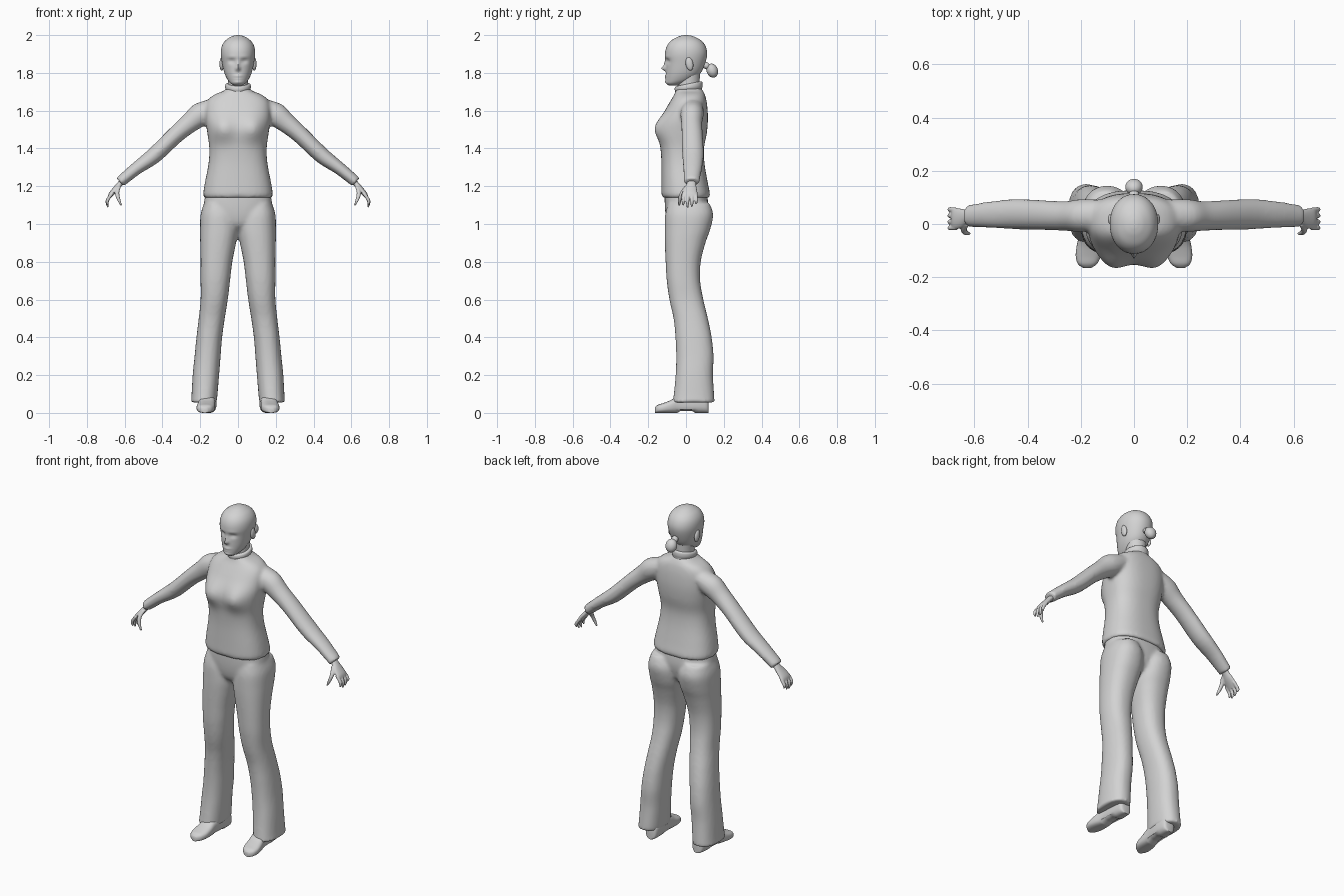
import bpy, bmesh, math
from mathutils import Vector, Matrix

grey = bpy.data.materials.new("plain_grey")
grey.diffuse_color = (0.65, 0.65, 0.65, 1)
X, Y, Z = Vector((1, 0, 0)), Vector((0, 1, 0)), Vector((0, 0, 1))


def spline(rows, sub):
    """Catmull-Rom interpolation of section rows."""
    out = []
    for i in range(len(rows) - 1):
        a, b, c, d = rows[max(i - 1, 0)], rows[i], rows[i + 1], rows[min(i + 2, len(rows) - 1)]
        for k in range(sub):
            t = k / sub
            out.append([0.5 * (2 * q + (r - p) * t + (2 * p - 5 * q + 4 * r - s) * t * t
                               + (3 * q - p - 3 * r + s) * t ** 3) for p, q, r, s in zip(a, b, c, d)])
    return out + [list(rows[-1])]


def loft(bm, rows, u=X, v=Y, n=32, e=2.0, sub=4, side=1):
    """Skin of rounded sections; each row is x, y, z, radius along u, radius along v."""
    rings = []
    for x, y, z, ru, rv in spline(rows, sub):
        ring = []
        for k in range(n):
            a = 2 * math.pi * k / n
            c, s = math.cos(a), math.sin(a)
            p = Vector((x, y, z))
            p += u * ru * math.copysign(abs(c) ** (2 / e), c) + v * rv * math.copysign(abs(s) ** (2 / e), s)
            ring.append(bm.verts.new((p.x * side, p.y, p.z)))
        rings.append(ring)
    faces = [bm.faces.new(rings[0]), bm.faces.new(rings[-1][::-1])]
    for r, q in zip(rings, rings[1:]):
        faces += [bm.faces.new((r[k], q[k], q[(k + 1) % n], r[(k + 1) % n])) for k in range(n)]
    bmesh.ops.recalc_face_normals(bm, faces=faces)


def box_rows(rows):
    """z, half width, front y, back y -> loft rows centred on x = 0."""
    return [(0, (f + b) / 2, z, w, (b - f) / 2) for z, w, f, b in rows]


def bumps(bm, table):
    """Push the front surface forward (or in) with soft bumps: x, z, width, height, amount."""
    for vert in bm.verts:
        x, y, z = vert.co
        if y < 0:
            vert.co.y -= min(1, -y / 0.06) * sum(
                m * math.exp(-((x - cx) / sx) ** 2 - ((z - cz) / sz) ** 2) for cx, cz, sx, sz, m in table)


def finish(bm, name, voxel=0, smooth=4, angle=50):
    me = bpy.data.meshes.new(name)
    bm.to_mesh(me)
    bm.free()
    me.materials.append(grey)
    me.shade_smooth()
    me.set_sharp_from_angle(angle=math.radians(angle))
    ob = bpy.data.objects.new(name, me)
    bpy.context.collection.objects.link(ob)
    if voxel:  # fuse overlapping volumes into one garment
        m = ob.modifiers.new("fuse", 'REMESH')
        m.mode, m.voxel_size, m.use_smooth_shade = 'VOXEL', voxel, True
        m = ob.modifiers.new("soften", 'SMOOTH')
        m.factor, m.iterations = 0.5, smooth
    return ob


def ball(name, loc, size, tilt=0.0):
    bm = bmesh.new()
    mat = Matrix.Translation(loc) @ Matrix.Rotation(tilt, 4, 'X') @ Matrix.Diagonal((*size, 1))
    bmesh.ops.create_uvsphere(bm, u_segments=20, v_segments=12, radius=1, matrix=mat)
    return finish(bm, name)


# sweater: torso with chest, plus both sleeves
bm = bmesh.new()
loft(bm, box_rows([
    (1.14, .180, -.125, .125), (1.16, .184, -.130, .127), (1.22, .175, -.130, .115), (1.32, .156, -.130, .098),
    (1.40, .152, -.134, .095), (1.48, .162, -.138, .110), (1.55, .172, -.130, .116), (1.61, .172, -.105, .114),
    (1.655, .160, -.080, .108), (1.685, .125, -.062, .100), (1.705, .075, -.055, .090), (1.72, .060, -.050, .080)]),
    n=48, e=2.5)
bumps(bm, [(s * .082, 1.505, .065, .065, .038) for s in (1, -1)])
for s in (1, -1):
    loft(bm, [(.11, .035, 1.625, .050, .055), (.19, .032, 1.585, .064, .062), (.255, .030, 1.535, .053, .056),
              (.33, .033, 1.472, .046, .056), (.445, .037, 1.362, .043, .057), (.54, .035, 1.292, .034, .050),
              (.625, .030, 1.222, .030, .041)], u=Vector((.66, 0, .75)), side=s)
finish(bm, "sweater", .01, 5)

# turtleneck collar, tilted up at the back
bm = bmesh.new()
loft(bm, [(0, .015, 1.675, .072, .074), (0, .015, 1.69, .070, .075), (0, .014, 1.705, .063, .071),
          (0, .014, 1.72, .068, .074), (0, .014, 1.735, .066, .072), (0, .014, 1.74, .058, .064)], n=40)
for vert in bm.verts:
    vert.co.z += .2 * vert.co.y * max(0, (vert.co.z - 1.67) / .07)
finish(bm, "collar")

# trousers: hips plus two flared legs
bm = bmesh.new()
loft(bm, box_rows([(.965, .06, -.06, .06), (.99, .12, -.09, .09), (1.03, .172, -.105, .108),
                   (1.09, .182, -.112, .118), (1.16, .172, -.113, .112)]), n=40, e=2.4)
legs = [(.055, .113, .252, -.072, .150), (.08, .110, .247, -.067, .150), (.20, .100, .240, -.055, .143),
        (.30, .092, .230, -.052, .146), (.40, .084, .220, -.056, .136), (.50, .070, .208, -.066, .116),
        (.60, .054, .198, -.088, .092), (.70, .042, .198, -.102, .075), (.80, .030, .198, -.108, .078),
        (.90, .010, .200, -.112, .103), (.97, -.002, .201, -.113, .128), (1.05, .004, .198, -.110, .144),
        (1.11, .030, .180, -.095, .125)]
for s in (1, -1):
    loft(bm, [((a + b) / 2, (f + k) / 2, z, (b - a) / 2, (k - f) / 2) for z, a, b, f, k in legs],
         e=2.3, side=s)
finish(bm, "trousers", .01, 4)

# shoes: rows of y, centre x, height, half width
for s, tag in ((1, "left"), (-1, "right")):
    bm = bmesh.new()
    loft(bm, [(x, y, h / 2, w, h / 2) for y, x, h, w in [
        (.120, .155, .05, .018), (.108, .155, .09, .036), (.05, .157, .10, .043), (-.03, .162, .095, .042),
        (-.08, .168, .068, .047), (-.12, .172, .052, .047), (-.15, .175, .042, .036), (-.165, .176, .028, .015)]],
        v=Z, e=2.7, side=s)
    for vert in bm.verts:  # raised arch between heel and ball
        if vert.co.z < .012 and -.03 < vert.co.y < .045:
            vert.co.z += .010
    finish(bm, tag + "_shoe")

    # hand: palm, four fingers and thumb fused together
    bm = bmesh.new()
    loft(bm, [(.600, .030, 1.238, .017, .024), (.625, .028, 1.212, .015, .025), (.648, .022, 1.185, .015, .036),
              (.672, .020, 1.158, .013, .041), (.682, .020, 1.142, .009, .038)],
         u=Vector((.72, 0, .69)), n=20, side=s)
    for k, tip in enumerate((1.105, 1.090, 1.087, 1.098)):
        y = .052 - k * .022
        loft(bm, [(.668, y, 1.160, .010, .010), (.688, y * 1.05, 1.132, .0095, .0095),
                  (.693, y * 1.05, (1.132 + tip) / 2, .0085, .0085), (.689, y, tip, .005, .005)],
             u=Vector((.95, 0, .3)), n=10, side=s)
    loft(bm, [(.630, .005, 1.200, .012, .014), (.640, -.020, 1.165, .012, .013),
              (.632, -.033, 1.130, .010, .010), (.618, -.036, 1.098, .005, .006)], n=10, side=s)
    finish(bm, tag + "_hand", .004, 3)

    # ear
    ball(tag + "_ear", (s * .086, .018, 1.848), (.012, .020, .036), .2)

# neck
bm = bmesh.new()
loft(bm, [(0, .014, 1.68, .056, .060), (0, .014, 1.74, .053, .058), (0, .018, 1.80, .056, .056)])
finish(bm, "neck")

# head with brow, eye sockets, nose, lips and chin
bm = bmesh.new()
loft(bm, box_rows([
    (1.734, .022, -.092, -.035), (1.745, .040, -.104, -.005), (1.765, .056, -.106, .040), (1.80, .072, -.106, .078),
    (1.85, .084, -.106, .101), (1.90, .091, -.111, .112), (1.94, .086, -.102, .104), (1.97, .068, -.080, .082),
    (1.99, .040, -.046, .048), (1.998, .018, -.021, .022), (2.0, .004, -.005, .005)]), n=64, e=2.1, sub=6)
bumps(bm, [(0, 1.823, .011, .011, .022), (0, 1.845, .008, .022, .011), (0, 1.783, .022, .007, .007),
           (0, 1.768, .022, .005, .004), (0, 1.752, .020, .010, .005), (.033, 1.863, .019, .012, -.011),
           (-.033, 1.863, .019, .012, -.011), (.034, 1.885, .026, .008, .003), (-.034, 1.885, .026, .008, .003)])
finish(bm, "head", angle=80)

# hair bun and its tie
ball("hair_tie", (0, .108, 1.838), (.020, .022, .018), -.6)
ball("hair_bun", (0, .139, 1.812), (.033, .030, .038), .35)
